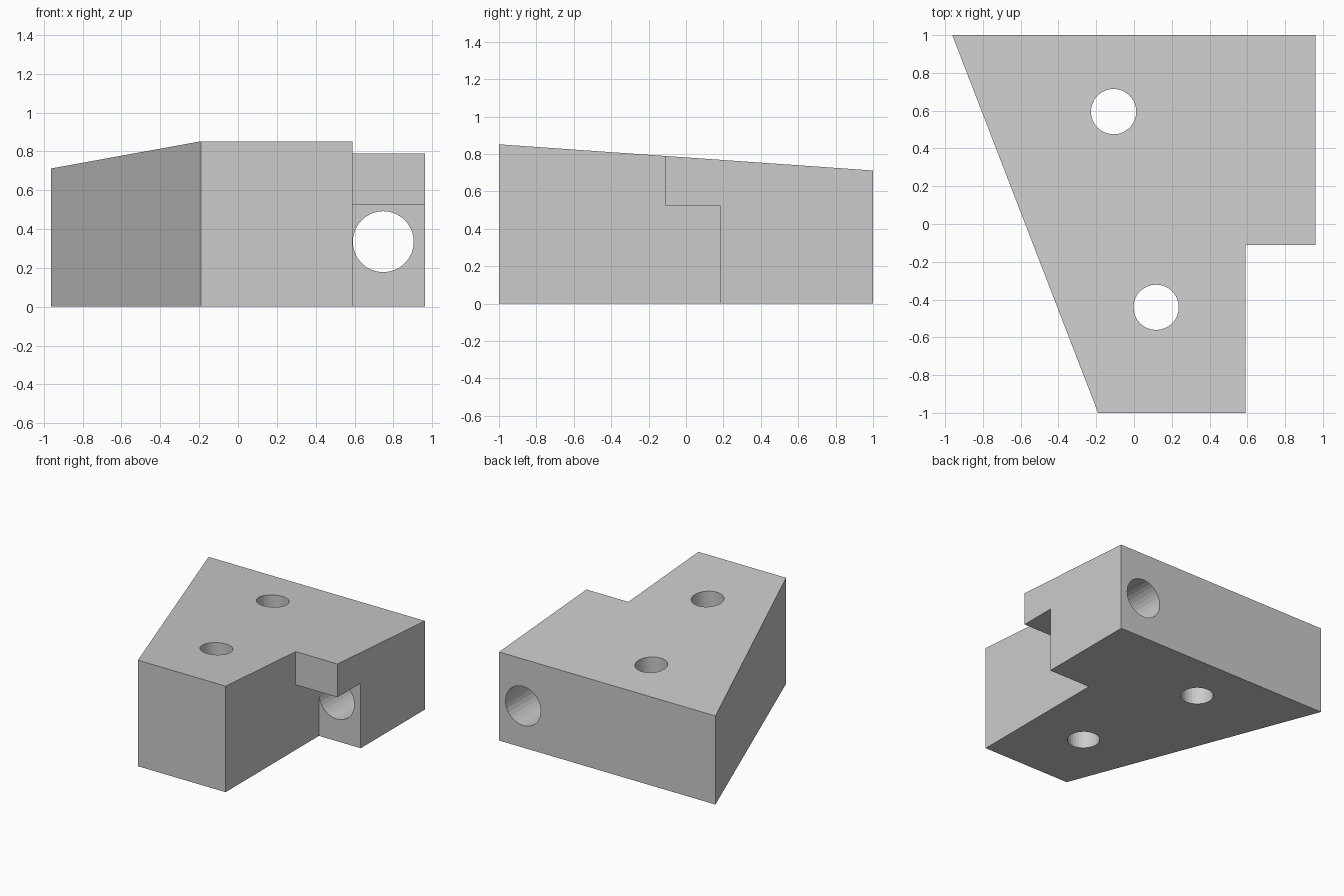
import bpy, bmesh, math

if "Cube" in bpy.data.objects:
    bpy.data.objects.remove(bpy.data.objects["Cube"])

FRONT_H, BACK_H = 0.852, 0.712


def top_z(y):
    return FRONT_H + (BACK_H - FRONT_H) * (y + 1) / 2


def finish(name, bm):
    bmesh.ops.recalc_face_normals(bm, faces=bm.faces)
    mesh = bpy.data.meshes.new(name)
    bm.to_mesh(mesh)
    bm.free()
    obj = bpy.data.objects.new(name, mesh)
    bpy.context.collection.objects.link(obj)
    return obj


def cut(target, cutter):
    cutter.hide_render = True
    mod = target.modifiers.new(cutter.name, 'BOOLEAN')
    mod.operation = 'DIFFERENCE'
    mod.solver = 'EXACT'
    mod.object = cutter
    bpy.context.view_layer.objects.active = target
    bpy.ops.object.modifier_apply(modifier=mod.name)
    bpy.data.objects.remove(cutter)


def hole(name, loc, radius, depth, tilt=0.0):
    bpy.ops.mesh.primitive_cylinder_add(vertices=32, radius=radius, depth=depth,
                                        location=loc, rotation=(tilt, 0, 0))
    obj = bpy.context.object
    obj.name = name
    return obj


# Wedge-topped block: plan outline extruded up to the sloping top
outline = [(-0.962, 1), (-0.19, -1), (0.59, -1), (0.59, -0.11), (0.962, -0.11), (0.962, 1)]
bm = bmesh.new()
base = bm.faces.new([bm.verts.new((x, y, 0)) for x, y in outline])
ext = bmesh.ops.extrude_face_region(bm, geom=[base], use_keep_orig=True)
for v in ext['geom']:
    if isinstance(v, bmesh.types.BMVert):
        v.co.z = top_z(v.co.y)
block = finish("bracket_block", bm)

# Undercut below the overhanging lip
bm = bmesh.new()
bmesh.ops.create_cube(bm, size=1)
for v in bm.verts:
    v.co = (0.59 if v.co.x < 0 else 1.2,
            -0.3 if v.co.y < 0 else 0.185,
            -0.2 if v.co.z < 0 else 0.523)
cut(block, finish("undercut", bm))

# Two vertical bolt holes
for i, (x, y) in enumerate([(-0.108, 0.595), (0.117, -0.441)]):
    cut(block, hole(f"bolt_hole_{i}", (x, y, 0.4), 0.12, 2))

# Horizontal bore through the back
cut(block, hole("bore", (0.748, 0.65, 0.335), 0.157, 1.1, math.pi / 2))
